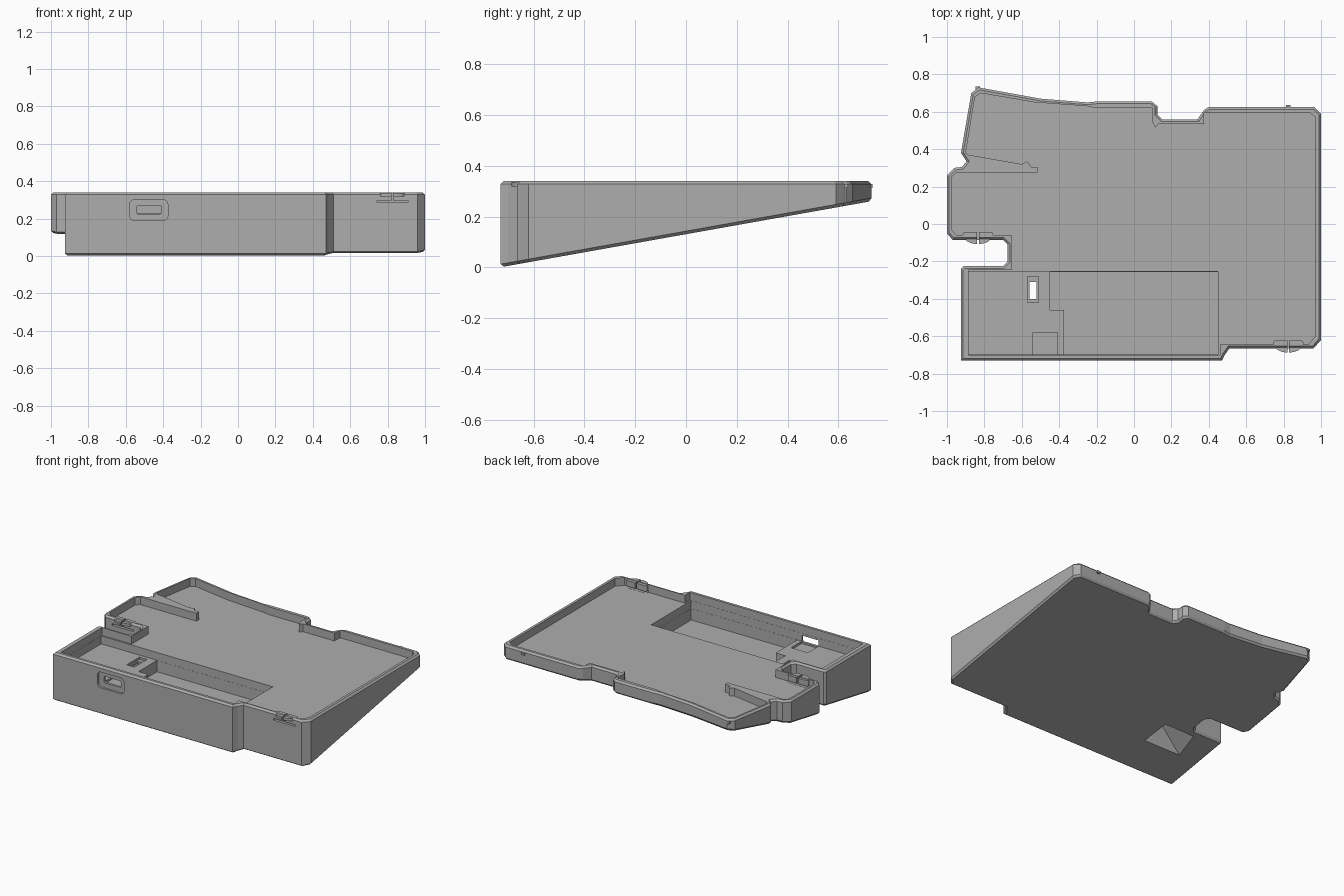
import bpy, bmesh, math

cube = bpy.data.objects.get("Cube")
if cube:
    bpy.data.objects.remove(cube, do_unlink=True)

TOP, FLOOR, SHELF, PIT = 0.34, 0.285, 0.23, 0.15
CHAMFER = 0.012

grey = bpy.data.materials.new("plain grey")
grey.use_nodes = True
grey.diffuse_color = (0.42, 0.42, 0.42, 1)
grey.node_tree.nodes["Principled BSDF"].inputs["Base Color"].default_value = (0.42, 0.42, 0.42, 1)


def underside(y):
    return 0.131 + 0.178 * y


def finish(name, bm):
    bmesh.ops.recalc_face_normals(bm, faces=bm.faces)
    mesh = bpy.data.meshes.new(name)
    bm.to_mesh(mesh)
    bm.free()
    mesh.materials.append(grey)
    obj = bpy.data.objects.new(name, mesh)
    bpy.context.collection.objects.link(obj)
    return obj


def prism(name, pts, z0, z1, upper=None):
    """Loft an outline from z0 to z1, optionally to a different upper outline."""
    bm = bmesh.new()
    low = [bm.verts.new((x, y, z0)) for x, y in pts]
    high = [bm.verts.new((x, y, z1)) for x, y in (upper or pts)]
    bm.faces.new(low[::-1])
    bm.faces.new(high)
    n = len(pts)
    for i in range(n):
        j = (i + 1) % n
        bm.faces.new((low[i], low[j], high[j], high[i]))
    return finish(name, bm)


def rect(x0, x1, y0, y1):
    return [(x0, y0), (x1, y0), (x1, y1), (x0, y1)]


def rounded(x0, x1, y0, y1, r):
    pts = []
    for cx, cy, a in ((x1 - r, y0 + r, -90), (x1 - r, y1 - r, 0),
                      (x0 + r, y1 - r, 90), (x0 + r, y0 + r, 180)):
        for k in range(5):
            t = math.radians(a + k * 22.5)
            pts.append((cx + r * math.cos(t), cy + r * math.sin(t)))
    return pts


def combine(target, tool, operation="DIFFERENCE"):
    tool.hide_render = True
    mod = target.modifiers.new("cut", "BOOLEAN")
    mod.operation, mod.object, mod.solver = operation, tool, "EXACT"
    bpy.context.view_layer.objects.active = target
    bpy.ops.object.modifier_apply(modifier=mod.name)
    bpy.data.objects.remove(tool, do_unlink=True)


# Wedge body: stepped outline, sloped underside, chamfered rims
outer = [(-.925, -.73), (.47, -.73), (.485, -.70), (.51, -.665), (.96, -.665),
         (1, -.62), (1, .59), (.965, .625), (.4, .625), (.375, .61), (.34, .56),
         (.15, .56), (.125, .585), (.125, .63), (.095, .655), (-.2, .655),
         (-.25, .65), (-.5, .67), (-.83, .73), (-.87, .7), (-.925, .38),
         (-.895, .335), (-.92, .305), (-.96, .3), (-1, .26), (-1, -.05),
         (-.97, -.085), (-.7, -.085), (-.675, -.11), (-.675, -.2),
         (-.7, -.225), (-.91, -.225), (-.925, -.24)]
body = prism("case_body", outer, 0, TOP - CHAMFER)
bm = bmesh.new()
bm.from_mesh(body.data)
caps = [f for f in bm.faces if abs(f.normal.z) > 0.9]
for v in bm.verts:
    if v.co.z < 0.1:
        v.co.z = underside(v.co.y) + CHAMFER
bm.normal_update()
for cap in caps:
    bmesh.ops.inset_region(bm, faces=[cap], thickness=CHAMFER, depth=CHAMFER,
                           use_even_offset=True)
bm.to_mesh(body.data)
bm.free()

# Shallow tray; the outline leaves a rib standing at the back left
inner = [(-.885, -.7), (.46, -.7), (.46, -.645), (.93, -.645), (.97, -.6),
         (.97, .57), (.94, .595), (.375, .595), (.375, .535), (.13, .535),
         (.115, .515), (.1, .54), (.1, .62), (-.2, .62), (-.25, .63),
         (-.53, .65), (-.82, .7), (-.85, .68), (-.9, .38), (-.885, .37),
         (-.6, .32), (-.57, .335), (-.55, .305), (-.515, .305), (-.515, .275),
         (-.95, .275), (-.975, .25), (-.975, -.03), (-.95, -.06),
         (-.655, -.06), (-.655, -.245), (-.885, -.245)]
combine(body, prism("tray_cutter", inner, FLOOR, 0.5))

# Front bay: raised shelf with a deeper pit beside it
combine(body, prism("shelf_cutter", rect(-.884, .449, -.699, -.255), SHELF, 0.5))
pit = [(-.375, -.698), (.448, -.698), (.448, -.256), (-.45, -.256),
       (-.45, -.46), (-.375, -.46)]
combine(body, prism("pit_cutter", pit, PIT, 0.4))

# Connector bed, port slot and rounded recess in the front wall
combine(body, prism("bed_cutter", rect(-.54, -.41, -.697, -.58), SHELF - .015, 0.4))
for x0, x1, z0, z1, r, depth in ((-.58, -.375, .19, .3, .025, .015),
                                 (-.54, -.41, .225, .27, .006, .06)):
    tool = prism("port_cutter", rounded(x0, x1, z0, z1, r), -depth, .05)
    for v in tool.data.vertices:
        x, z, out = v.co
        v.co = (x, -.73 - out, z)
    bm = bmesh.new()
    bm.from_mesh(tool.data)
    bmesh.ops.recalc_face_normals(bm, faces=bm.faces)
    bm.to_mesh(tool.data)
    bm.free()
    combine(body, tool)

# Button access: flared opening underneath, narrow hole through the shelf
combine(body, prism("flare_cutter", rect(-.8, -.47, -.47, -.26), .02, .2,
                    rect(-.57, -.51, -.42, -.28)))
combine(body, prism("button_recess", rect(-.57, -.51, -.42, -.28), SHELF - .015, .4))
combine(body, prism("button_hole", rect(-.56, -.52, -.4, -.31), .15, .4))


# Flexing clips: inner pad, half-round tab and inverted T slot
def clip(cx, wall):
    pad = rounded(cx - .08, cx + .08, wall + .012, wall + .043, .012)
    combine(body, prism("clip_pad", pad, FLOOR - .01, TOP - .003), "UNION")
    tab = [(cx + .065 * math.cos(math.pi * (1 + k / 10)),
            wall + .005 + .027 * math.sin(math.pi * (1 + k / 10))) for k in range(11)]
    combine(body, prism("clip_tab", tab, TOP - .022, TOP - .004), "UNION")
    combine(body, prism("clip_stem", rect(cx - .005, cx + .005, wall - .05, wall + .06),
                        .29, .4))
    combine(body, prism("clip_slit", rect(cx - .083, cx + .083, wall - .05, wall + .06),
                        .286, .297))


clip(.825, -.665)
clip(-.835, -.085)

# Small locating nubs on the back edge
for name, x, y in (("back_nub_left", .825, .625), ("back_nub_right", -.835, .722)):
    prism(name, rect(x - .012, x + .012, y - .01, y + .012), .312, .328)
